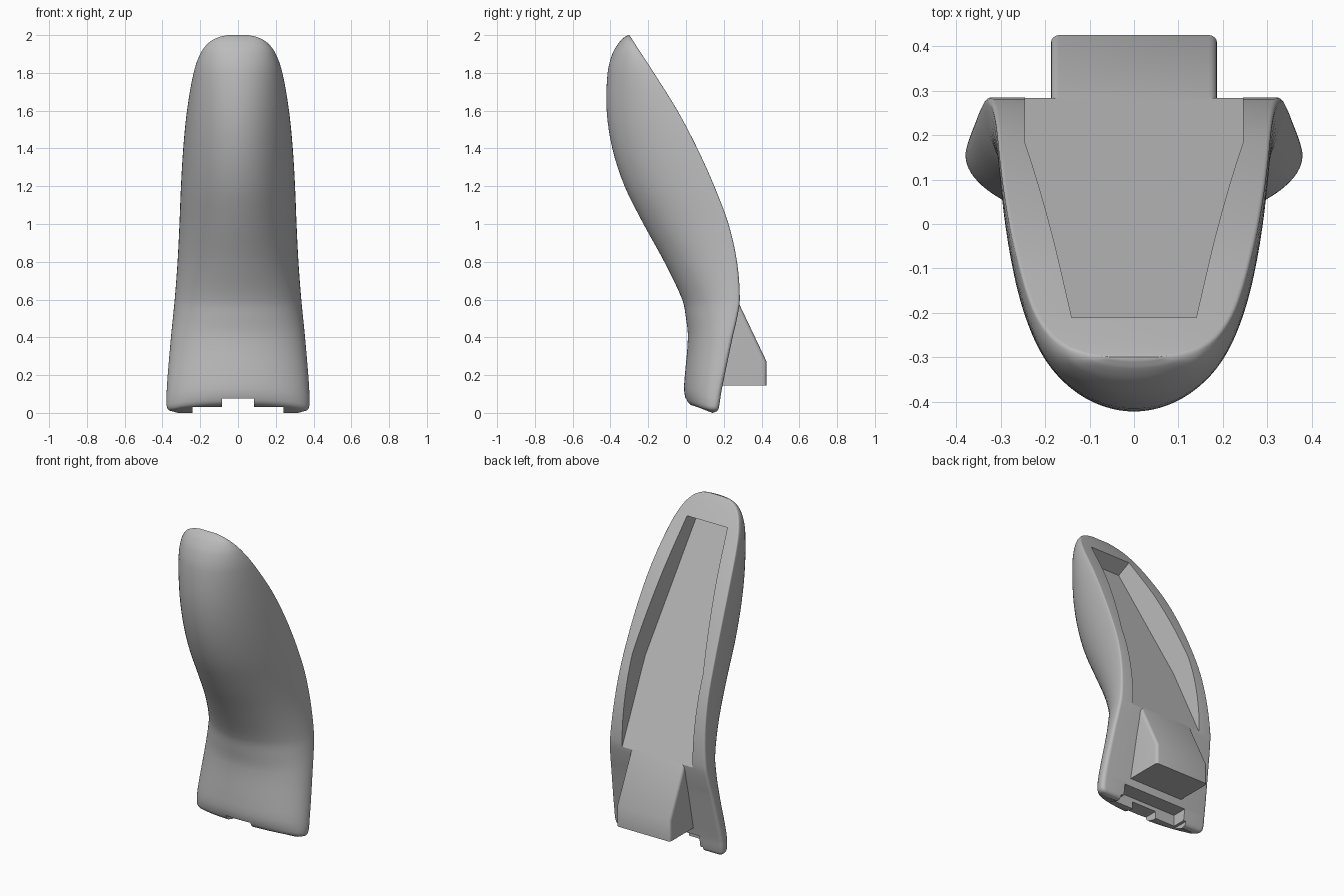
import bpy, bmesh, math
from mathutils import Vector

cube = bpy.data.objects.get("Cube")
if cube:
    bpy.data.objects.remove(cube, do_unlink=True)

grey = bpy.data.materials.new("plain grey")
grey.use_nodes = True
grey.diffuse_color = (0.5, 0.5, 0.5, 1)
grey.node_tree.nodes["Principled BSDF"].inputs["Base Color"].default_value = (0.5, 0.5, 0.5, 1)


def make_object(name, bm):
    bmesh.ops.recalc_face_normals(bm, faces=bm.faces)
    mesh = bpy.data.meshes.new(name)
    bm.to_mesh(mesh)
    bm.free()
    mesh.materials.append(grey)
    obj = bpy.data.objects.new(name, mesh)
    bpy.context.collection.objects.link(obj)
    return obj


def loft(name, rings):
    """Skin a stack of closed rings and cap both ends."""
    bm = bmesh.new()
    rows = [[bm.verts.new(p) for p in ring] for ring in rings]
    n = len(rows[0])
    for a, b in zip(rows, rows[1:]):
        for i in range(n):
            j = (i + 1) % n
            bm.faces.new((a[i], a[j], b[j], b[i]))
    bm.faces.new(rows[0])
    bm.faces.new(rows[-1])
    return make_object(name, bm)


def box(name, x, y0, y1, z0, z1):
    ring = [(-x, y0), (x, y0), (x, y1), (-x, y1)]
    return loft(name, [[(px, py, z) for px, py in ring] for z in (z0, z1)])


# Shell stations: height, front y, back y, half width
STATIONS = [
    (0, .05, .14, .33), (.01, .02, .165, .366), (.04, 0, .176, .378),
    (.1, -.01, .185, .378), (.2, -.005, .205, .372), (.4, .01, .247, .355),
    (.5, 0, .27, .345), (.6, -.02, .285, .335), (.8, -.115, .27, .32),
    (1, -.225, .225, .31), (1.2, -.325, .15, .302), (1.4, -.39, .06, .29),
    (1.6, -.42, -.045, .27), (1.8, -.415, -.17, .235), (1.9, -.39, -.235, .2),
    (1.96, -.355, -.274, .155), (1.99, -.325, -.293, .1), (2, -.306, -.299, .055),
]


def smooth_stations(rows, steps):
    """Catmull-Rom interpolation between stations."""
    pts = [Vector(r) for r in rows]
    out = []
    for i in range(len(pts) - 1):
        a, b, c, d = pts[max(i - 1, 0)], pts[i], pts[i + 1], pts[min(i + 2, len(pts) - 1)]
        h = c[0] - b[0]
        # Tangents per unit height keep uneven spacing well behaved
        m0 = (c - a) / (c[0] - a[0]) * h
        m1 = (d - b) / (d[0] - b[0]) * h
        for k in range(steps):
            t = k / steps
            out.append(b * (2*t**3 - 3*t**2 + 1) + m0 * (t**3 - 2*t**2 + t)
                       + c * (3*t**2 - 2*t**3) + m1 * (t**3 - t**2))
    return out + [pts[-1]]


def shell_ring(station):
    """Half ellipse in front, small rounded corners, flat back."""
    z, front, back, w = station
    depth = back - front
    r = min(.008 + .016 * max(0, 1 - z), .2 * depth)
    yc = back - r
    half = []
    for i in range(25):
        t = math.pi / 2 * i / 24
        half.append((w * math.sin(t), yc - (yc - front) * math.cos(t)))
    for i in range(1, 6):
        a = math.pi / 2 * i / 5
        half.append((w - r * (1 - math.cos(a)), yc + r * math.sin(a)))
    outline = [(-x, y) for x, y in reversed(half[1:])] + half
    # The underside rises towards the front
    lift = .035 * max(0, 1 - z / .3)
    return [(x, y, z + lift * (back - y) / depth) for x, y in outline]


shell = loft("curved_shell", [shell_ring(s) for s in smooth_stations(STATIONS, 4)])


# Tapered recess whose flat floor carries on into the rear block
def floor_y(z):
    return .28 - .47 * (z - .58)


recess_outline = [(-.245, .54), (.245, .54), (.245, 1.06), (.14, 1.82), (-.14, 1.82), (-.245, 1.06)]
out_dir = Vector((0, 1, .47))
floor_ring = [Vector((x, floor_y(z), z)) for x, z in recess_outline]
cutters = [
    loft("recess_cutter", [floor_ring, [p + out_dir * .6 for p in floor_ring]]),
    box("underside_cutter", .24, -.3, .6, -.2, .03),
    box("centre_notch_cutter", .085, -.3, .6, -.2, .075),
    box("rear_step_cutter", .222, .09, .6, -.2, .1),
]

# Wedge block on the back, softened along its outer side edges
profile = [(.1, .145), (.425, .145), (.425, .275), (.28, .58), (.1, .5)]
block = loft("rear_block", [[(x, y, z) for y, z in profile] for x in (-.187, .187)])
bm = bmesh.new()
bm.from_mesh(block.data)
soft = [e for e in bm.edges
        if abs(e.verts[0].co.x - e.verts[1].co.x) < .01
        and all(v.co.y > .2 for v in e.verts)]
bmesh.ops.bevel(bm, geom=soft, offset=.018, segments=4, affect='EDGES', profile=.5)
bm.to_mesh(block.data)
bm.free()

# Carve the shell and soften the notch edges
for cutter in cutters:
    cutter.hide_render = True
    mod = shell.modifiers.new(cutter.name, 'BOOLEAN')
    mod.operation = 'DIFFERENCE'
    mod.solver = 'EXACT'
    mod.object = cutter

bpy.ops.object.select_all(action='DESELECT')
shell.select_set(True)
bpy.context.view_layer.objects.active = shell
bpy.ops.object.convert(target='MESH')
for cutter in cutters:
    bpy.data.objects.remove(cutter, do_unlink=True)

for obj in (shell, block):
    bpy.ops.object.select_all(action='DESELECT')
    obj.select_set(True)
    bpy.context.view_layer.objects.active = obj
    bpy.ops.object.shade_smooth_by_angle(angle=math.radians(30))
